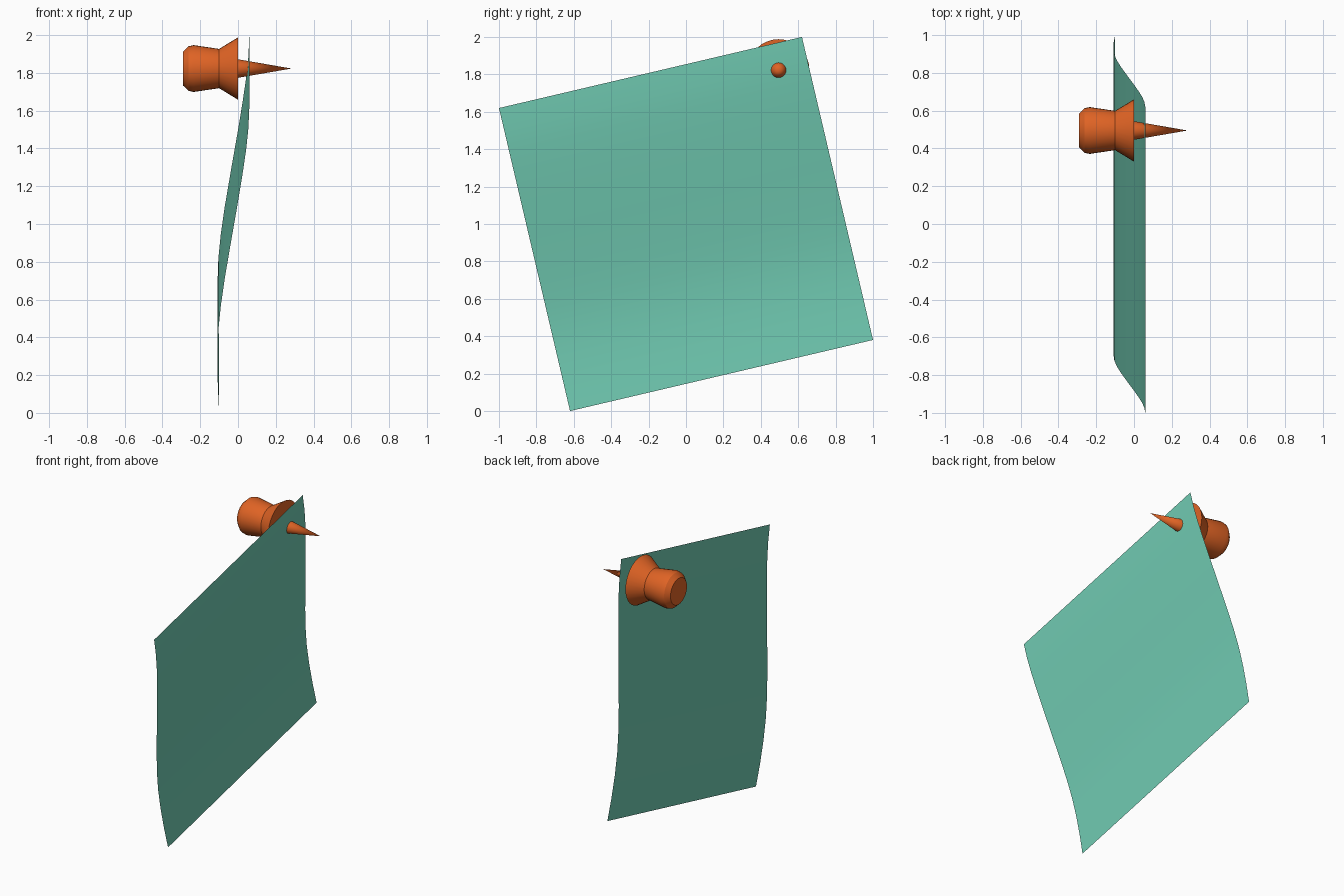
import bpy, bmesh, math

if "Cube" in bpy.data.objects:
    bpy.data.objects.remove(bpy.data.objects["Cube"])


def material(name, color):
    m = bpy.data.materials.new(name)
    m.diffuse_color = (*color, 1)
    m.use_nodes = True
    m.node_tree.nodes["Principled BSDF"].inputs["Base Color"].default_value = m.diffuse_color
    return m


GREEN = material("mint green", (0.165, 0.60, 0.45))
ORANGE = material("orange", (0.74, 0.125, 0.018))


def finish(name, bm, mat):
    mesh = bpy.data.meshes.new(name)
    bm.to_mesh(mesh)
    bm.free()
    obj = bpy.data.objects.new(name, mesh)
    bpy.context.collection.objects.link(obj)
    mesh.materials.append(mat)
    bpy.ops.object.select_all(action='DESELECT')
    obj.select_set(True)
    bpy.context.view_layer.objects.active = obj
    bpy.ops.object.shade_smooth_by_angle(angle=math.radians(25))
    return obj


def lathe_x(name, profile, y, z, mat, sides=32):
    """Revolve (x, radius) points around a line parallel to x."""
    bm = bmesh.new()
    verts = [bm.verts.new((x, r, 0)) for x, r in profile]
    edges = [bm.edges.new(p) for p in zip(verts, verts[1:])]
    bmesh.ops.spin(bm, geom=verts + edges, cent=(0, 0, 0), axis=(1, 0, 0),
                   angle=math.tau, steps=sides, use_duplicate=False)
    bmesh.ops.remove_doubles(bm, verts=bm.verts, dist=1e-5)
    bmesh.ops.recalc_face_normals(bm, faces=bm.faces)
    bmesh.ops.translate(bm, verts=bm.verts, vec=(0, y, z))
    return finish(name, bm, mat)


# Tilted note sheet: (fraction down the sheet, bend in x)
bend = [(0, .06), (.07, .055), (.14, .043), (.22, .024), (.31, 0), (.43, -.034),
        (.56, -.07), (.65, -.091), (.73, -.104), (.82, -.109), (.91, -.107), (1, -.10)]
bm = bmesh.new()
rows = [(bm.verts.new((x, -1 + .38 * t, 1.62 * (1 - t))),
         bm.verts.new((x, .62 + .38 * t, 2.0 - 1.62 * t))) for t, x in bend]
for (a, b), (c, d) in zip(rows, rows[1:]):
    bm.faces.new((a, c, d, b))
finish("note_sheet", bm, GREEN)

# Push pin pierced through the upper corner
lathe_x("pin_head", [(-.291, 0), (-.291, .09), (-.262, .118), (-.235, .124),
                     (-.10, .104), (0, .165), (0, 0)], .495, 1.823, ORANGE)
lathe_x("pin_needle", [(0, 0), (0, .049), (.283, 0)], .495, 1.823, ORANGE)
